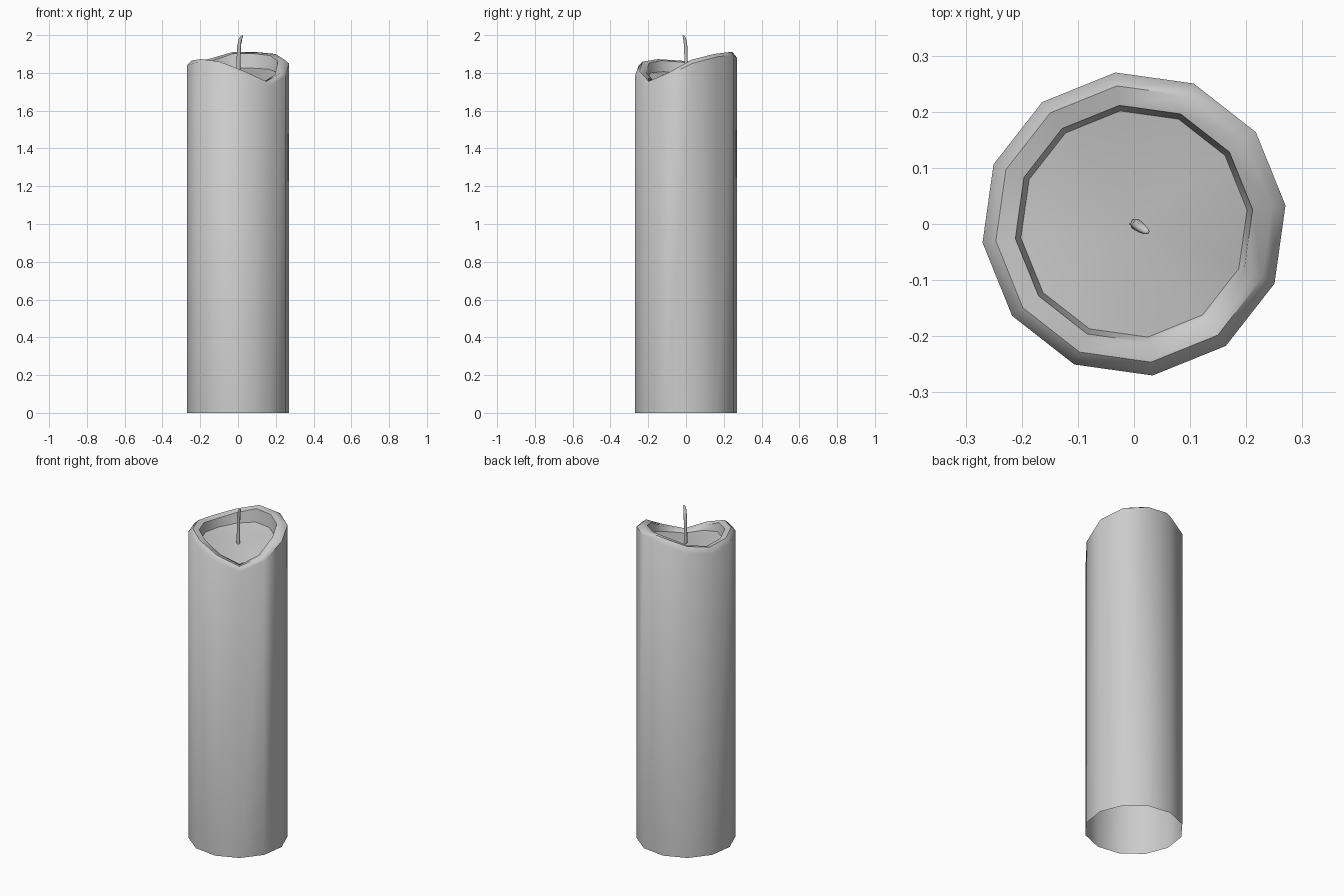
import bpy, bmesh
from math import sin, cos, radians, tau

if "Cube" in bpy.data.objects:
    bpy.data.objects.remove(bpy.data.objects["Cube"])


def ring(bm, points):
    return [bm.verts.new(p) for p in points]


def bridge(bm, a, b):
    n = len(a)
    for i in range(n):
        j = (i + 1) % n
        bm.faces.new((a[i], a[j], b[j], b[i]))


def fan(bm, loop, apex):
    tip = bm.verts.new(apex)
    for i in range(len(loop)):
        bm.faces.new((loop[i], loop[(i + 1) % len(loop)], tip))


def finish(bm, name, angle):
    mesh = bpy.data.meshes.new(name)
    bm.to_mesh(mesh)
    bm.free()
    obj = bpy.data.objects.new(name, mesh)
    bpy.context.collection.objects.link(obj)
    bpy.ops.object.select_all(action='DESELECT')
    obj.select_set(True)
    bpy.context.view_layer.objects.active = obj
    bpy.ops.object.shade_smooth_by_angle(angle=radians(angle))
    return obj


# Uneven melted rim: heights counter-clockwise from the +x side
SIDES = 12
outer_z = [1.85, 1.885, 1.895, 1.88, 1.84, 1.82, 1.84, 1.855, 1.84, 1.785, 1.73, 1.78]
crest_z = [1.87, 1.90, 1.91, 1.91, 1.875, 1.855, 1.865, 1.873, 1.86, 1.81, 1.755, 1.80]


def wax_ring(bm, radius, heights):
    angles = [radians(7 + 360 / SIDES * k) for k in range(SIDES)]
    return ring(bm, [(radius * cos(a), radius * sin(a), z) for a, z in zip(angles, heights)])


# Candle wax body, open underneath, with a rounded lip
bm = bmesh.new()
loops = [
    wax_ring(bm, 0.272, [0] * SIDES),
    wax_ring(bm, 0.272, outer_z),
    wax_ring(bm, 0.248, crest_z),
    wax_ring(bm, 0.213, [z - 0.008 for z in crest_z]),
    wax_ring(bm, 0.203, [1.785 + 0.5 * (z - 1.83) for z in crest_z]),
]
for a, b in zip(loops, loops[1:]):
    bridge(bm, a, b)
# Melted pool floor
fan(bm, loops[-1], (0, 0, 1.78))
finish(bm, "candle_wax", 50)

# Wick, bending over at the tip: x, y, z, radius
path = [(0.002, 0.0, 1.77, 0.010), (0.003, 0.0, 1.88, 0.010),
        (0.006, -0.002, 1.945, 0.010), (0.013, -0.007, 1.98, 0.009),
        (0.022, -0.013, 1.996, 0.006)]
bm = bmesh.new()
loops = [ring(bm, [(x + r * cos(tau * k / 6), y + r * sin(tau * k / 6), z) for k in range(6)])
         for x, y, z, r in path]
for a, b in zip(loops, loops[1:]):
    bridge(bm, a, b)
fan(bm, loops[-1], (0.025, -0.015, 2.0))
finish(bm, "wick", 65)
